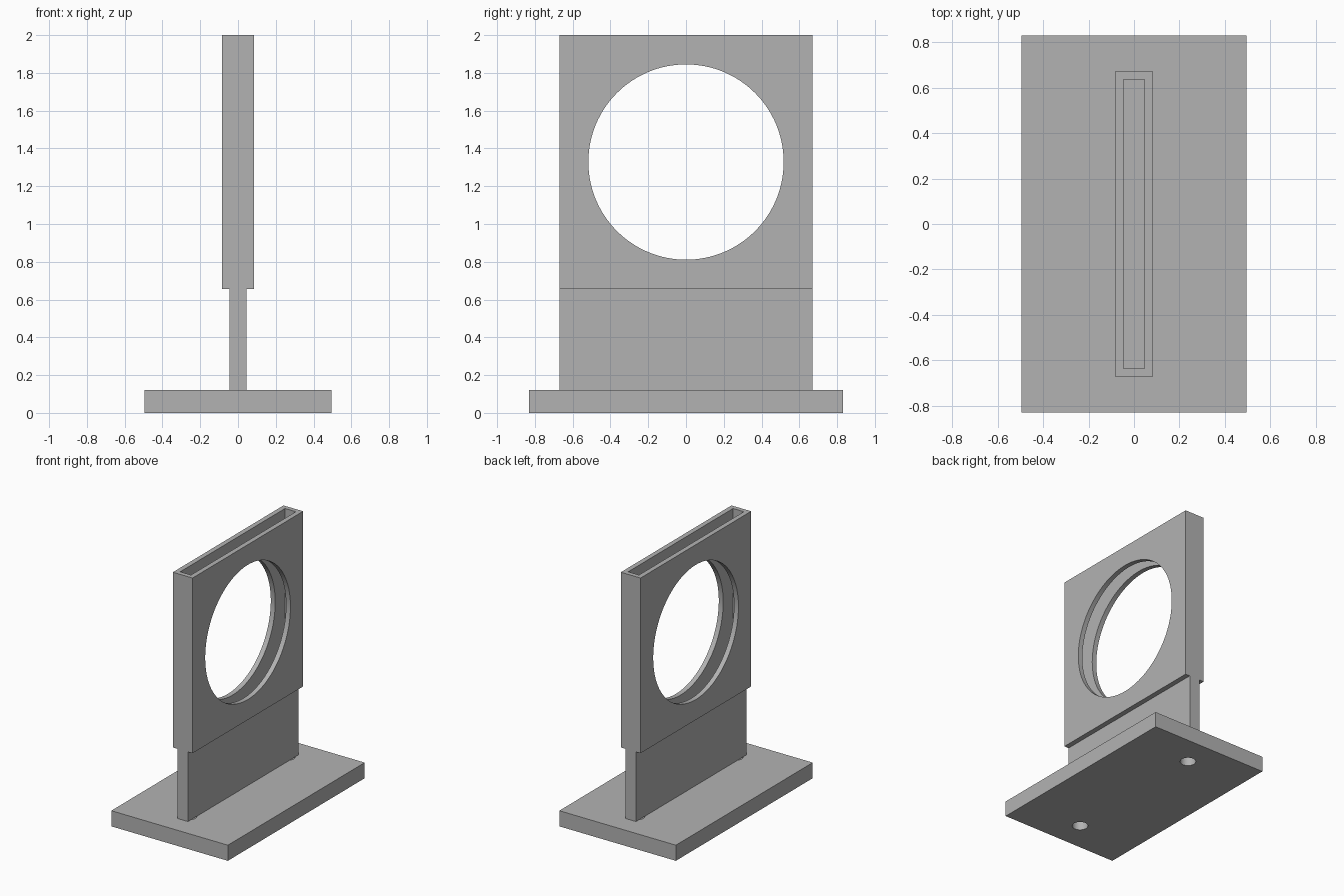
import bpy

cube = bpy.data.objects.get("Cube")
if cube:
    bpy.data.objects.remove(cube, do_unlink=True)

grey = bpy.data.materials.new("plain grey")
grey.use_nodes = True
GREY = (0.45, 0.45, 0.45, 1)
grey.diffuse_color = GREY
grey.node_tree.nodes["Principled BSDF"].inputs["Base Color"].default_value = GREY


def box(name, width, depth, low, high):
    """Box centred on x and y, spanning low to high in z."""
    bpy.ops.mesh.primitive_cube_add(size=1, location=(0, 0, (low + high) / 2))
    ob = bpy.context.object
    ob.name = name
    ob.scale = (width, depth, high - low)
    bpy.ops.object.transform_apply(location=True, rotation=False, scale=True)
    ob.data.materials.append(grey)
    return ob


def rod(name, radius, length, location, rotation=(0, 0, 0), sides=96):
    bpy.ops.mesh.primitive_cylinder_add(vertices=sides, radius=radius, depth=length,
                                        location=location, rotation=rotation)
    ob = bpy.context.object
    ob.name = name
    ob.data.materials.append(grey)
    return ob


def cut(target, cutter):
    """Subtract the cutter from the target, then discard it."""
    mod = target.modifiers.new("cut", "BOOLEAN")
    mod.operation = "DIFFERENCE"
    mod.solver = "EXACT"
    mod.object = cutter
    bpy.ops.object.select_all(action="DESELECT")
    bpy.context.view_layer.objects.active = target
    target.select_set(True)
    bpy.ops.object.modifier_apply(modifier=mod.name)
    bpy.data.objects.remove(cutter, do_unlink=True)


def smooth(ob):
    bpy.ops.object.select_all(action="DESELECT")
    bpy.context.view_layer.objects.active = ob
    ob.select_set(True)
    bpy.ops.object.shade_smooth_by_angle(angle=0.5)


# Base plate with two screw holes under the stem
base = box("base_plate", 0.99, 1.66, 0, 0.12)
for side in (-1, 1):
    cut(base, rod("screw_hole", 0.056, 0.4, (0, side * 0.597, 0.06), sides=48))
smooth(base)

# Thin upright stem
box("stem", 0.09, 1.342, 0.12, 0.655)

# Holder head: open-topped slot and a round window through both walls
head = box("holder_head", 0.167, 1.342, 0.655, 2)
cut(head, box("slot", 0.092, 1.272, 0.69, 2.2))
cut(head, rod("window", 0.517, 0.6, (0, 0, 1.328), (0, 1.570796, 0), 128))
smooth(head)
